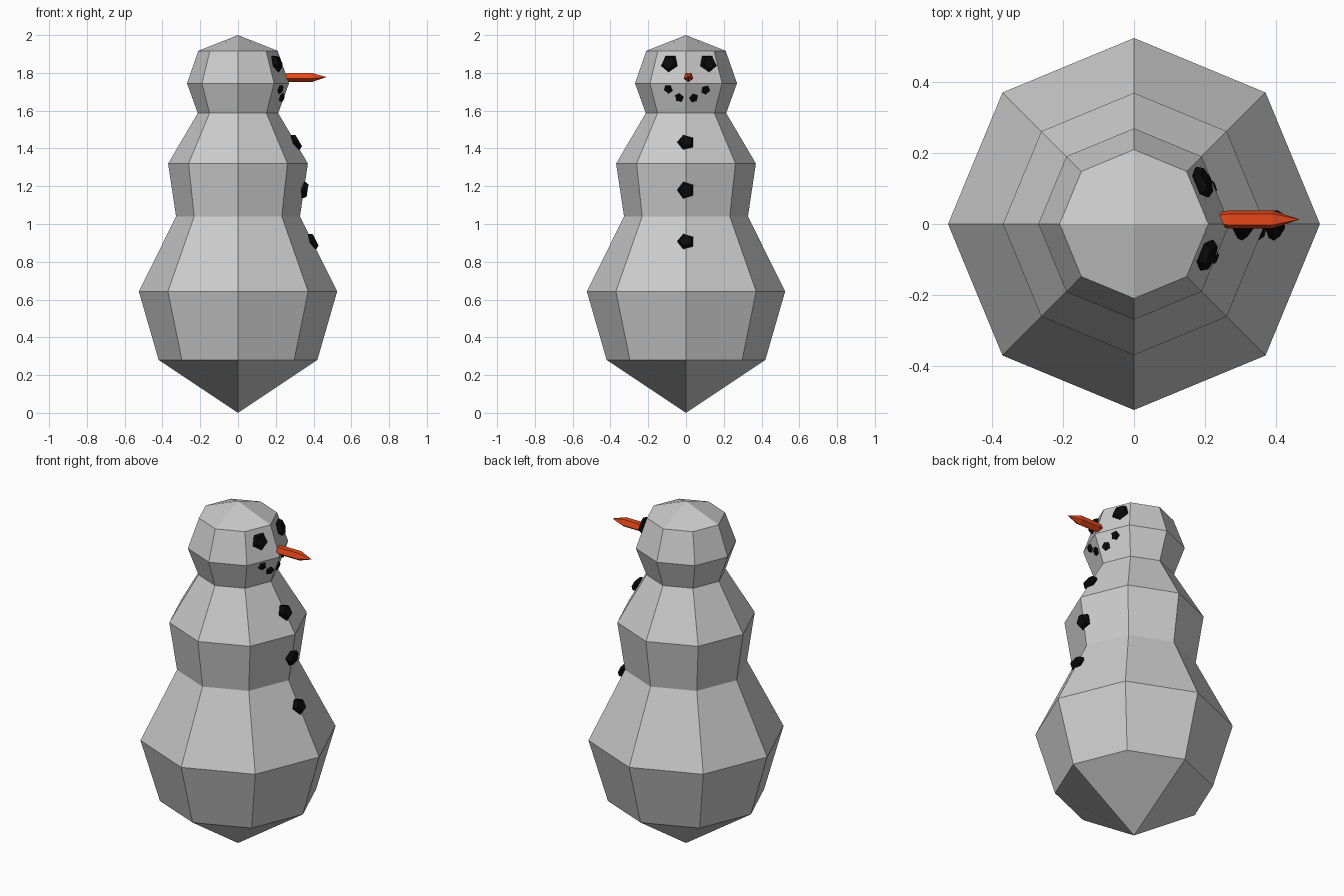
import bpy, bmesh
from math import cos, sin, tau
from mathutils import Vector, Matrix
from mathutils.bvhtree import BVHTree

if "Cube" in bpy.data.objects:
    bpy.data.objects.remove(bpy.data.objects["Cube"])


def material(name, color):
    m = bpy.data.materials.new(name)
    m.diffuse_color = color
    m.use_nodes = True
    m.node_tree.nodes["Principled BSDF"].inputs["Base Color"].default_value = m.diffuse_color
    return m


def lathe(name, profile, sides, cap_step=1, mat=None, matrix=Matrix(), spin=0.0):
    """Turn (radius, height) rings around z; radius 0 makes a point."""
    bm = bmesh.new()
    rings = []
    for r, z in profile:
        count = sides if r else 1
        rings.append([bm.verts.new((r * cos(tau * i / sides + spin),
                                    r * sin(tau * i / sides + spin), z))
                      for i in range(count)])
    for a, b in zip(rings, rings[1:]):
        if len(a) == 1 or len(b) == 1:
            tip, ring = (a[0], b) if len(a) == 1 else (b[0], a)
            for i in range(0, sides, cap_step):
                bm.faces.new([tip] + [ring[(i + k) % sides] for k in range(cap_step + 1)])
        else:
            for i in range(sides):
                j = (i + 1) % sides
                bm.faces.new((a[i], a[j], b[j], b[i]))
    for ring in (rings[0], rings[-1]):
        if len(ring) > 1:
            bm.faces.new(ring)
    bmesh.ops.recalc_face_normals(bm, faces=bm.faces)
    bm.transform(matrix)
    mesh = bpy.data.meshes.new(name)
    bm.to_mesh(mesh)
    tree = BVHTree.FromBMesh(bm)
    bm.free()
    if mat:
        mesh.materials.append(mat)
    bpy.context.collection.objects.link(bpy.data.objects.new(name, mesh))
    return tree


black = material("coal", (0.003, 0.003, 0.003, 1))
orange = material("carrot", (0.8, 0.065, 0.01, 1))

# Three-ball snow body, octagonal
surface = lathe("snow_body", [(0, 0), (0.42, 0.28), (0.525, 0.643), (0.328, 1.04),
                              (0.37, 1.32), (0.213, 1.587), (0.27, 1.745),
                              (0.21, 1.917), (0, 2.0)], 8, cap_step=2)


def coal(name, y, z, r, spin):
    """Pentagonal lump lying on the body's +x side."""
    hits = [surface.ray_cast(Vector((2, y + d, z)), Vector((-1, 0, 0))) for d in (-0.01, 0.01)]
    normal = (hits[0][1] + hits[1][1]).normalized()
    pos = (hits[0][0] + hits[1][0]) / 2
    y_axis = Vector((0, 0, 1)).cross(normal).normalized()
    rot = Matrix((y_axis, normal.cross(y_axis), normal)).transposed().to_4x4()
    lathe(name, [(r * 0.8, -0.3 * r), (r, 0.1 * r), (r * 0.75, 0.5 * r)], 5, mat=black,
          matrix=Matrix.Translation(pos) @ rot, spin=spin)


# Eyes, mouth and buttons
coal("eye_left", -0.085, 1.85, 0.049, 0.95)
coal("eye_right", 0.115, 1.85, 0.049, 0.95)
for i, (y, z) in enumerate([(-0.093, 1.715), (-0.035, 1.67), (0.04, 1.668), (0.103, 1.71)]):
    coal(f"mouth_{i}", y, z, 0.025, 0.9 + 0.5 * i)
for i, z in enumerate((1.43, 1.18, 0.905)):
    coal(f"button_{i}", 0.0, z, 0.047, 0.3 + tau / 4)

# Carrot nose pointing along +x
lathe("nose", [(0.016, 0.22), (0.027, 0.27), (0.027, 0.39), (0, 0.468)], 5, mat=orange,
      matrix=Matrix.Translation((0, 0.013, 1.778)) @ Matrix.Rotation(tau / 4, 4, 'Y'))
